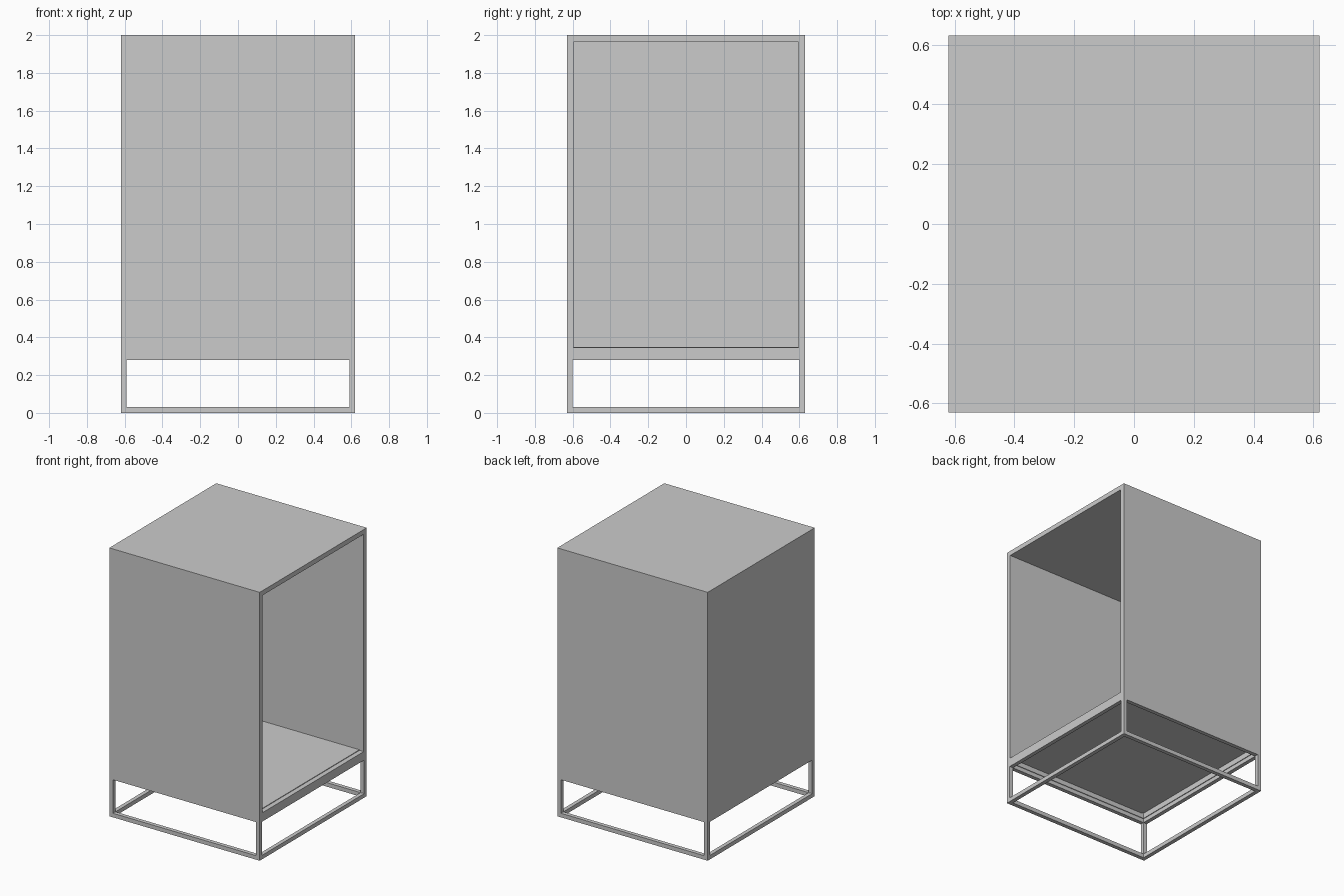
import bpy, bmesh
from mathutils import Vector

if "Cube" in bpy.data.objects:
    bpy.data.objects.remove(bpy.data.objects["Cube"])

HX, HY = 0.62, 0.63      # half width, half depth
Z0, Z1 = 0.31, 2.0       # cabinet bottom and top
T = 0.03                 # base bar thickness


def add_box(bm, lo, hi):
    lo, hi = Vector(lo), Vector(hi)
    verts = bmesh.ops.create_cube(bm, size=1)["verts"]
    for v in verts:
        v.co = Vector((lo[i] + (v.co[i] + 0.5) * (hi[i] - lo[i]) for i in range(3)))


def finish(bm, name):
    bmesh.ops.recalc_face_normals(bm, faces=bm.faces)
    me = bpy.data.meshes.new(name)
    bm.to_mesh(me)
    bm.free()
    ob = bpy.data.objects.new(name, me)
    bpy.context.collection.objects.link(ob)
    return ob


def hollow(bm, direction, rim, depth):
    """Inset the face looking along direction and push it inwards."""
    d = Vector(direction)
    bm.normal_update()
    face = max(bm.faces, key=lambda f: f.calc_center_median().dot(d) + f.normal.dot(d) * 10)
    bmesh.ops.inset_individual(bm, faces=[face], thickness=rim)
    new = bmesh.ops.extrude_discrete_faces(bm, faces=[face])["faces"][0]
    bmesh.ops.translate(bm, verts=new.verts, vec=-d * depth)


# Cabinet shell: deep opening on the right side, shallow recess underneath
bm = bmesh.new()
add_box(bm, (-HX, -HY, Z0), (HX, HY, Z1))
hollow(bm, (1, 0, 0), 0.05, 2 * HX - 0.05)
hollow(bm, (0, 0, -1), 0.05, 0.04)
finish(bm, "cabinet_shell")

# Base: two rectangular rings of square bar joined by four corner posts
bm = bmesh.new()
for z in (0, Z0 - T):
    for s in (-1, 1):
        y = s * (HY - T / 2)
        add_box(bm, (-HX, y - T / 2, z), (HX, y + T / 2, z + T))
        x = s * (HX - T / 2)
        add_box(bm, (x - T / 2, -HY + T, z), (x + T / 2, HY - T, z + T))
for sx in (-1, 1):
    for sy in (-1, 1):
        x, y = sx * (HX - T / 2), sy * (HY - T / 2)
        add_box(bm, (x - T / 2, y - T / 2, T), (x + T / 2, y + T / 2, Z0 - T))
finish(bm, "base_frame")
